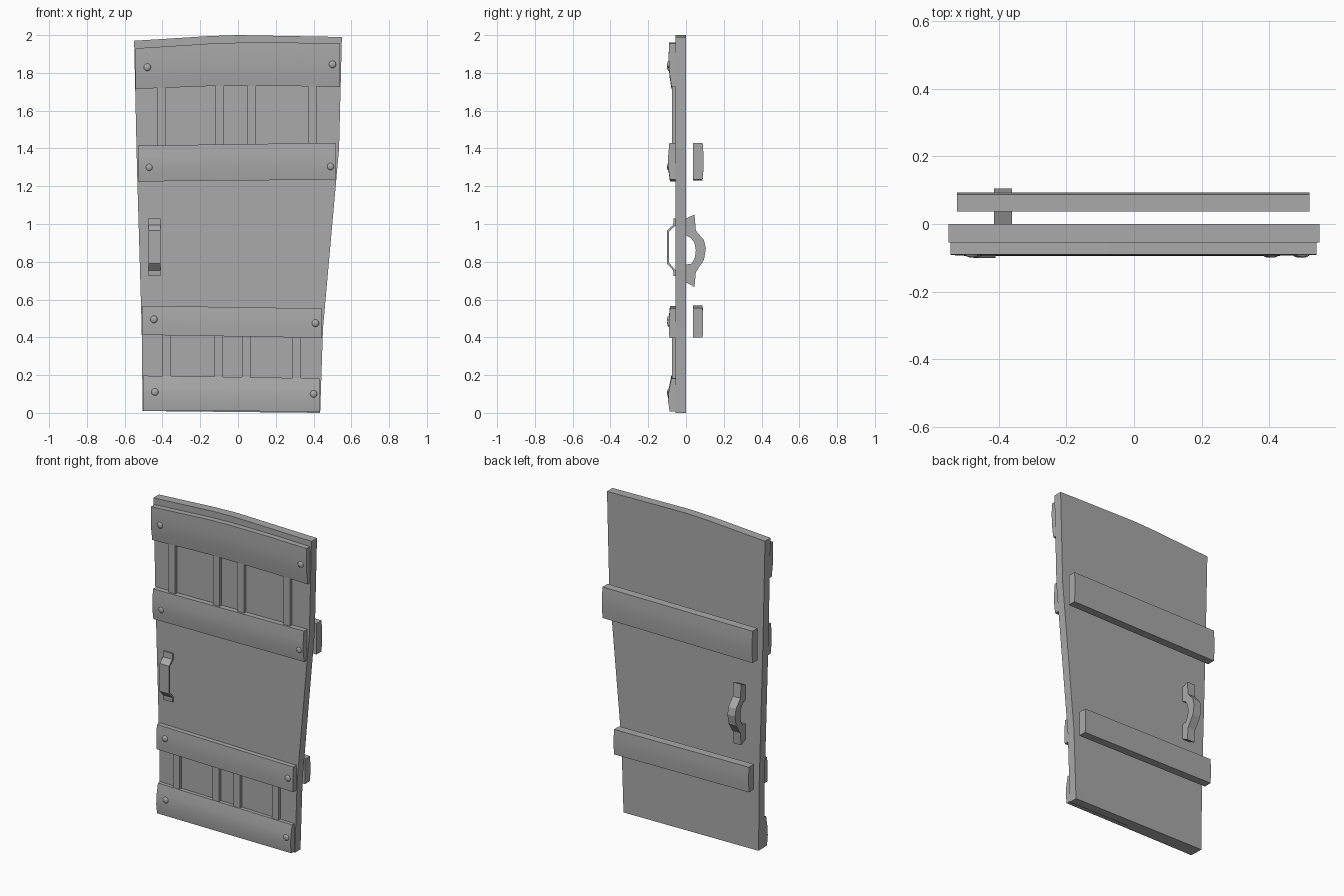
import bpy, bmesh, math
from mathutils import Vector, Matrix

cube = bpy.data.objects.get("Cube")
if cube:
    bpy.data.objects.remove(cube, do_unlink=True)

grey = bpy.data.materials.new("plain grey")
grey.use_nodes = True
COLOR = (0.4, 0.4, 0.4, 1)
grey.diffuse_color = COLOR
grey.node_tree.nodes["Principled BSDF"].inputs["Base Color"].default_value = COLOR


def finish(name, bm, smooth=None):
    bmesh.ops.recalc_face_normals(bm, faces=bm.faces)
    mesh = bpy.data.meshes.new(name)
    bm.to_mesh(mesh)
    bm.free()
    mesh.materials.append(grey)
    ob = bpy.data.objects.new(name, mesh)
    bpy.context.collection.objects.link(ob)
    if smooth:
        bpy.ops.object.select_all(action='DESELECT')
        ob.select_set(True)
        bpy.context.view_layer.objects.active = ob
        bpy.ops.object.shade_smooth_by_angle(angle=math.radians(smooth))
    return ob


def loft(name, rings, smooth=None):
    """Skin matching closed rings of points and cap both ends."""
    bm = bmesh.new()
    loops = [[bm.verts.new(p) for p in ring] for ring in rings]
    for a, b in zip(loops, loops[1:]):
        for i in range(len(a)):
            j = (i + 1) % len(a)
            bm.faces.new((a[i], a[j], b[j], b[i]))
    bm.faces.new(loops[0])
    bm.faces.new(loops[-1])
    return finish(name, bm, smooth)


def plank(name, columns, back, front):
    """columns: (x, top z, bottom z); front: depths from top edge to bottom edge."""
    rings = []
    for x, top, bottom in columns:
        ring = [(x, back, top)]
        for i, y in enumerate(front):
            ring.append((x, y, top + (bottom - top) * i / (len(front) - 1)))
        rings.append(ring + [(x, back, bottom)])
    return loft(name, rings, 30)


# Door slab, wider at the top with a slightly crowned head
outline = [(-.505, .01), (.435, 0), (.45, .45), (.535, 1.4), (.55, 1.99),
           (0, 2), (-.15, 1.995), (-.55, 1.97), (-.535, 1.3), (-.51, .45)]
loft("door_slab", [[(x, y, z) for x, z in outline] for y in (-.055, 0)])

# Front cross planks
plank("top_plank", [(-.543, 1.93, 1.715), (-.15, 1.955, 1.73), (0, 1.96, 1.73),
                    (.3, 1.96, 1.73), (.54, 1.955, 1.725)], -.055, (-.09, -.092, -.088, -.077))
plank("upper_plank", [(-.53, 1.415, 1.225), (.52, 1.43, 1.235)],
      -.055, (-.088, -.094, -.094, -.085))
plank("lower_plank", [(-.505, .567, .413), (.445, .553, .397)],
      -.055, (-.085, -.09, -.091, -.088))
plank("bottom_plank", [(-.503, .197, .01), (.432, .183, .008)],
      -.055, (-.078, -.09, -.095, -.087))

# Thin upright battens between the planks
for label, low, high, lefts in (("upper", 1.40, 1.75, (-.43, -.12, .05, .37)),
                                ("lower", .17, .42, (-.40, -.125, .02, .288))):
    for n, x in enumerate(lefts):
        plank(f"{label}_batten_{n + 1}", [(x, high, low), (x + .045, high, low)],
              -.055, (-.075, -.075))

# Rear bars, standing off the slab
plank("rear_upper_bar", [(-.525, 1.43, 1.23), (.52, 1.43, 1.235)],
      .037, (.088, .093, .093, .088))
plank("rear_lower_bar", [(-.50, .568, .41), (.44, .555, .398)],
      .037, (.088, .091, .091, .088))

# Domed bolt heads
for n, (x, z) in enumerate([(-.48, 1.83), (.5, 1.845), (-.47, 1.3), (.49, 1.305),
                            (-.445, .495), (.41, .475), (-.44, .11), (.4, .1)]):
    bm = bmesh.new()
    bmesh.ops.create_uvsphere(bm, u_segments=10, v_segments=6, radius=.02)
    bmesh.ops.scale(bm, vec=Vector((1, .5, 1)), verts=bm.verts)
    bmesh.ops.translate(bm, vec=Vector((x, -.09, z)), verts=bm.verts)
    finish(f"bolt_{n + 1}", bm, 60)

# Front strap handle: outer path and inner path joined into one profile
outer = [(-.055, 1.03), (-.066, 1.03), (-.068, .995), (-.1, .965),
         (-.1, .79), (-.068, .755), (-.066, .725), (-.055, .725)]
inner = [(-.055, .755), (-.062, .763), (-.09, .795), (-.09, .96),
         (-.062, .987), (-.055, .99)]
loft("front_handle", [[(x, y, z) for y, z in outer + inner] for x in (-.475, -.41)])

# Rear chunky handle
profile = [(0, 1.03), (.045, 1.05), (.052, .965), (.095, .915), (.105, .87), (.095, .81),
           (.052, .745), (.045, .667), (0, .69), (0, .785), (.03, .79), (.047, .82),
           (.052, .86), (.045, .9), (.028, .925), (0, .94)]
loft("rear_handle", [[(x, y, z) for y, z in profile] for x in (-.415, -.362)])
